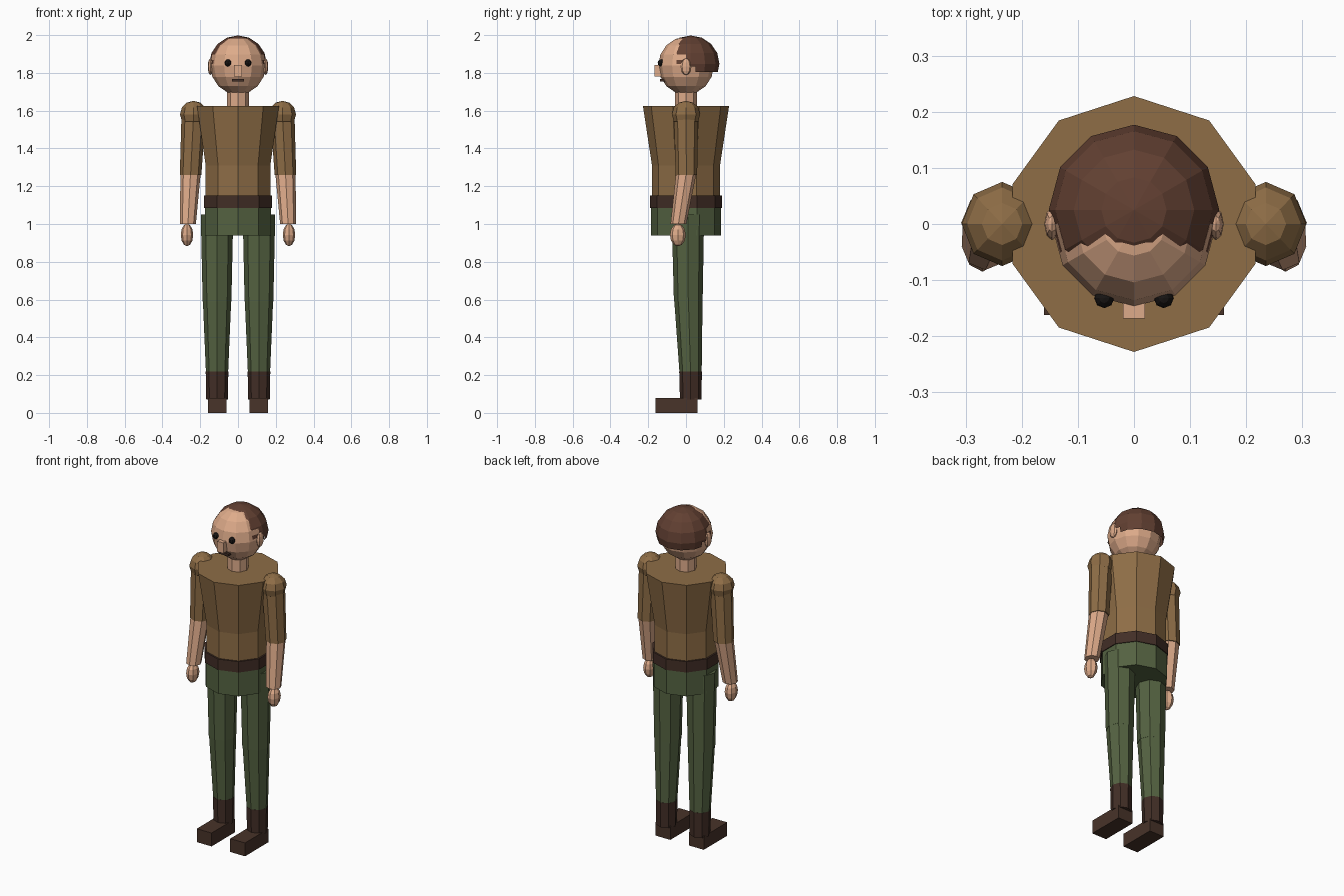
import bpy, bmesh, math
from mathutils import Vector

if "Cube" in bpy.data.objects:
    bpy.data.objects.remove(bpy.data.objects["Cube"])


def material(name, rgb):
    m = bpy.data.materials.new(name)
    lin = [((c / 255 + 0.055) / 1.055) ** 2.4 for c in rgb]
    m.diffuse_color = (*lin, 1)
    m.use_nodes = True
    m.node_tree.nodes["Principled BSDF"].inputs["Base Color"].default_value = m.diffuse_color
    return m


skin = material("skin", (222, 171, 138))
shirt = material("shirt_brown", (142, 109, 70))
trousers = material("trouser_green", (84, 98, 65))
hair_mat = material("hair_brown", (98, 64, 50))
leather = material("belt_leather", (66, 46, 38))
boot_mat = material("boot_leather", (72, 51, 41))
black = material("eye_black", (24, 21, 20))


def finish(name, bm, *mats):
    bmesh.ops.recalc_face_normals(bm, faces=bm.faces[:])
    me = bpy.data.meshes.new(name)
    bm.to_mesh(me)
    bm.free()
    for m in mats:
        me.materials.append(m)
    ob = bpy.data.objects.new(name, me)
    bpy.context.collection.objects.link(ob)
    return ob


def loft(name, mat, rings, n=8, start=0.0):
    """Closed tube through horizontal rings given as (x, y, z, radius)."""
    bm = bmesh.new()
    loops = []
    for x, y, z, r in rings:
        loops.append([bm.verts.new((x + r * math.cos(start + math.tau * i / n),
                                    y + r * math.sin(start + math.tau * i / n), z))
                      for i in range(n)])
    for a, b in zip(loops, loops[1:]):
        for i in range(n):
            j = (i + 1) % n
            bm.faces.new((a[i], a[j], b[j], b[i]))
    bm.faces.new(loops[0])
    bm.faces.new(loops[-1])
    return finish(name, bm, mat)


def ball_mesh(center, radii, seg, rings):
    bm = bmesh.new()
    bmesh.ops.create_uvsphere(bm, u_segments=seg, v_segments=rings, radius=1)
    for v in bm.verts:
        v.co = Vector(c + r * k for c, r, k in zip(center, radii, v.co))
    return bm


def ball(name, mat, center, radii, seg=8, rings=6):
    return finish(name, ball_mesh(center, radii, seg, rings), mat)


def box(name, mat, lo, hi):
    bm = bmesh.new()
    bmesh.ops.create_cube(bm, size=1)
    for v in bm.verts:
        v.co = Vector(a + (b - a) * (k + 0.5) for a, b, k in zip(lo, hi, v.co))
    return finish(name, bm, mat)


# Body: ten-sided, with a corner at the front
T = math.pi / 2
loft("torso", shirt, [(0, 0, 1.12, .180), (0, 0, 1.31, .180), (0, 0, 1.625, .228)], 10, T)
loft("belt", leather, [(0, 0, 1.085, .190), (0, 0, 1.15, .190)], 10, T)
loft("hips", trousers, [(0, 0, .94, .185), (0, 0, 1.10, .185)], 10, T)
loft("neck", skin, [(0, 0, 1.60, .058), (0, 0, 1.74, .058)], 8)

for s, side in ((-1, "left"), (1, "right")):
    # Legs
    loft(side + "_thigh", trousers, [(s * .111, .012, .59, .076),
                                     (s * .111, .010, 1.05, .086)])
    loft(side + "_shin", trousers, [(s * .111, .024, .22, .059),
                                    (s * .111, .012, .62, .076)])
    loft(side + "_boot_shaft", leather, [(s * .111, .025, .07, .057),
                                         (s * .111, .024, .22, .060)])
    box(side + "_foot", boot_mat, (s * .111 - .049, -.162, 0), (s * .111 + .049, .06, .08))
    # Arms
    ball(side + "_shoulder", shirt, (s * .235, 0, 1.58), (.072, .075, .072), 8, 6)
    loft(side + "_sleeve", shirt, [(s * .251, .002, 1.26, .057),
                                   (s * .235, 0, 1.58, .064)])
    loft(side + "_forearm", skin, [(s * .265, -.040, 1.0, .042),
                                   (s * .251, .002, 1.275, .054)])
    ball(side + "_hand", skin, (s * .270, -.043, .942), (.033, .042, .060))
    # Ears and eyes
    ball(side + "_ear", skin, (s * .146, 0, 1.833), (.014, .029, .044))
    ball(side + "_eye", black, (s * .053, -.132, 1.853), (.018, .018, .019))

# Head and face
ball("head", skin, (0, 0, 1.838), (.147, .147, .153), 12, 8)
box("nose", skin, (-.02, -.168, 1.78), (.02, -.12, 1.843))
box("mouth", leather, (-.032, -.138, 1.754), (.032, -.11, 1.768))

# Hair cap: cut into bands, then the face opening and nape removed
bm = ball_mesh((0, .025, 1.848), (.152, .152, .150), 12, 8)
cuts = [((0, 0, 1.805), (0, 0, 1)), ((0, 0, 1.835), (0, 0, 1)), ((0, 0, 1.94), (0, 0, 1)),
        ((0, .05, 0), (0, 1, 0)), ((0, -.045, 0), (0, 1, 0)), ((0, -.075, 0), (0, 1, 0)),
        ((.036, 0, 0), (1, 0, 0)), ((-.036, 0, 0), (1, 0, 0))]
for co, no in cuts:
    bmesh.ops.bisect_plane(bm, geom=bm.verts[:] + bm.edges[:] + bm.faces[:],
                           plane_co=co, plane_no=no)
gone = []
for f in bm.faces:
    c = f.calc_center_median()
    if c.z < 1.805 or (c.z < 1.835 and c.y < .05) or (c.y < -.075 and c.z < 1.94):
        gone.append(f)
    elif abs(c.x) < .036 and -.075 < c.y < -.045 and c.z > 1.94:
        f.material_index = 1      # bare patch behind the forelock
bmesh.ops.delete(bm, geom=gone, context='FACES')
finish("hair", bm, hair_mat, skin)
